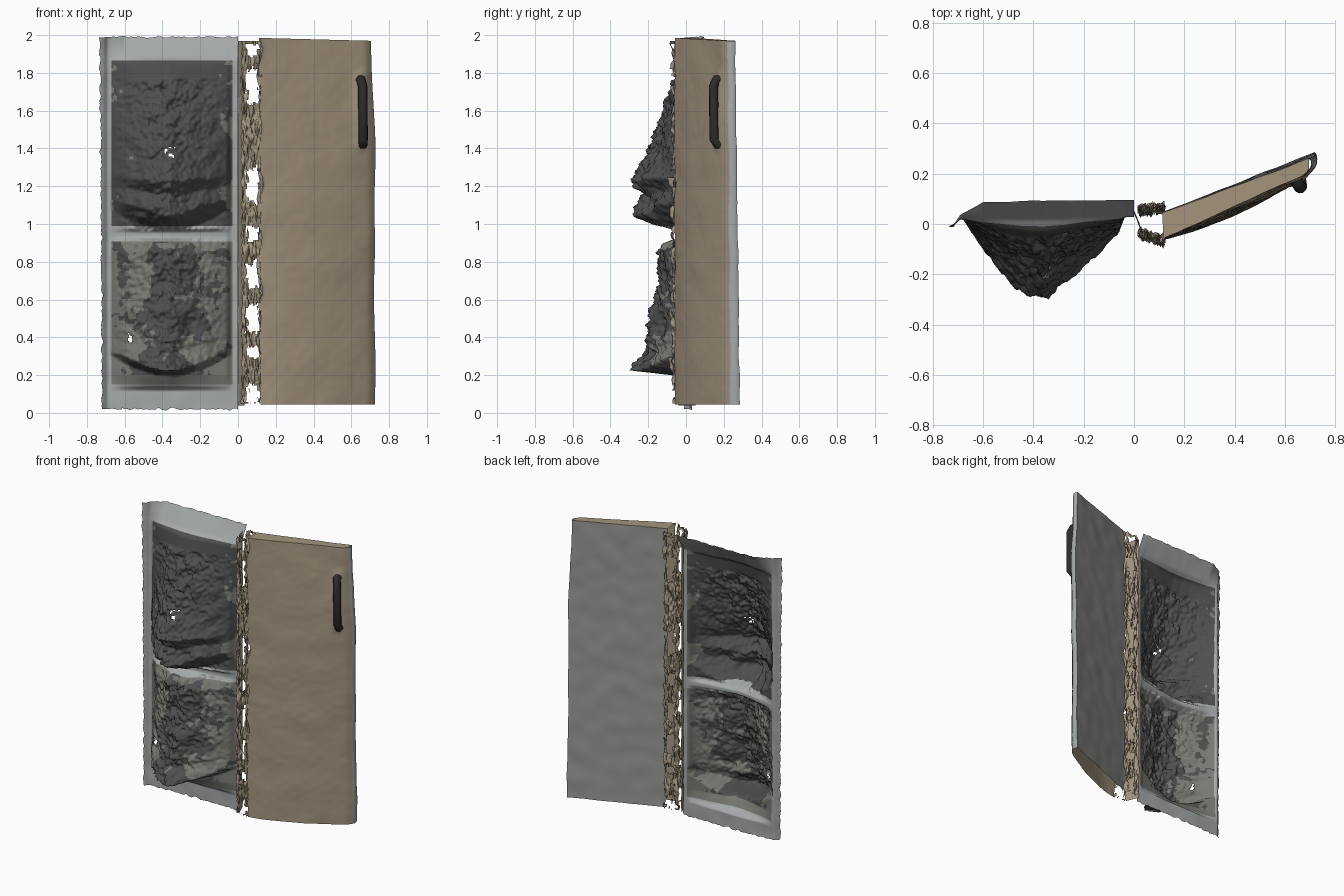
import bpy, bmesh, random
from mathutils import Vector, noise

if "Cube" in bpy.data.objects:
    bpy.data.objects.remove(bpy.data.objects["Cube"])

random.seed(4)


def material(name, rgb):
    m = bpy.data.materials.new(name)
    m.diffuse_color = (*rgb, 1)
    m.use_nodes = True
    m.node_tree.nodes["Principled BSDF"].inputs["Base Color"].default_value = m.diffuse_color
    return m


TRIM = material("pale_grey", (0.38, 0.40, 0.40))
DARK = material("dark_liner", (0.075, 0.08, 0.08))
MID = material("grey_liner", (0.19, 0.19, 0.17))
TAN = material("tan_enamel", (0.37, 0.30, 0.21))
GREY = material("door_grey", (0.31, 0.31, 0.30))
BLACK = material("black_handle", (0.025, 0.025, 0.025))


def lerp(table, t):
    """Piecewise linear lookup in a list of (position, value)."""
    for (a, p), (b, q) in zip(table, table[1:]):
        if t <= b:
            return p + (q - p) * max(0, (t - a) / (b - a))
    return table[-1][1]


def n(x, z, scale, seed=0.0):
    return noise.noise(Vector((x * scale, z * scale, seed)))


def sheet(name, fn, nu, nv, mats, pick=None, keep=None):
    """Smooth scanned surface from fn(u, v), with optional material pick and holes."""
    bm = bmesh.new()
    rows = [[bm.verts.new(fn(i / nu, j / nv)) for i in range(nu + 1)] for j in range(nv + 1)]
    for j in range(nv):
        for i in range(nu):
            if keep and not keep((i + .5) / nu, (j + .5) / nv):
                continue
            f = bm.faces.new((rows[j][i], rows[j][i + 1], rows[j + 1][i + 1], rows[j + 1][i]))
            f.smooth = True
            if pick:
                f.material_index = pick(f.calc_center_median())
    bmesh.ops.delete(bm, geom=[v for v in bm.verts if not v.link_faces], context='VERTS')
    me = bpy.data.meshes.new(name)
    bm.to_mesh(me)
    bm.free()
    for m in mats:
        me.materials.append(m)
    ob = bpy.data.objects.new(name, me)
    bpy.context.collection.objects.link(ob)
    return ob


# Cabinet interior: one sheet, two pockets pushed towards -y
ACROSS = [(-.73, 0), (-.68, 0), (-.655, .12), (-.6, .38), (-.5, .76), (-.42, .97), (-.36, 1),
          (-.25, .7), (-.15, .46), (-.06, .2), (-.035, 0), (0, 0)]
DEPTH = [(.02, 0), (.12, .0), (.14, .04), (.2, .08), (.225, .31), (.32, .23), (.6, .19), (.7, .16),
         (.85, .17), (.9, .12), (.93, .06), (.96, .06), (1.0, .2), (1.05, .29), (1.15, .24),
         (1.23, .31), (1.35, .23), (1.45, .19), (1.6, .14), (1.72, .09), (1.85, .06), (1.88, .02), (2, 0)]


def depth_at(x, z):
    """Pocket depth; the floors rise away from the middle so each pocket ends in a V."""
    floor = .2 if z < .93 else .97
    fade = max(0, 1 - abs(z - floor - .1) / .22)
    rise = .4 * max(0, abs(x + .36) - .05) * fade
    return lerp(DEPTH, max(z - rise, min(z, floor)))


def cabinet(u, v):
    x = -.72 + .72 * u
    z = .02 + 1.97 * v
    a, d = lerp(ACROSS, x), depth_at(x, z)
    lip = lerp([(-.72, -.01), (-.69, .02), (-.4, .03), (0, .03)], x)
    top = max(0, (z - 1.87) / .13)
    y = lip - d * a * 1.06 + .07 * top * min(1, (x + .72) / .12)
    if d > .08 and a > .15:
        y += a * (.035 * n(x, z, 14) + .025 * n(x, z, 40, 3) + .015 * n(x, z, 75, 9))
    y += .004 * n(x, z, 9, 7)
    edge = .008 * n(x, z, 30, 5) + .006 * n(x, z, 80, 5)
    if u == 0:
        x += edge - .012 * v
    if v in (0, 1):
        z += edge
    return x, y, z


def cabinet_colour(c):
    if c.x < -.67 or c.x > -.03 or c.z < .15 or c.z > 1.87 or .91 < c.z < .985:
        return 0
    shade = .6 * n(c.x, c.z, 7, 11) + .3 * n(c.x, c.z, 30, 12) - abs(c.x + .36) * 2
    return 1 if shade > (-.75 if c.z > .985 else -.3) and c.z > .2 else 2


def cabinet_keep(u, v):
    x, z = -.72 + .72 * u, .02 + 1.97 * v
    hole = (abs(x + .36) < .03 and abs(z - 1.38) < .03) or (abs(x + .57) < .012 and abs(z - .4) < .03)
    return not (hole and n(x, z, 45, 2) > .1)


sheet("cabinet_liner", cabinet, 100, 240, [TRIM, DARK, MID], cabinet_colour, cabinet_keep)


# Swung-open door: outer and inner skins, top and free edge
X0, X1, Z0, Z1 = .115, .72, .045, 1.985


def front_y(u, v):
    bulge = .035 * 4 * u * (1 - u) * (1 - v ** 3)
    return -.06 + .265 * u + .015 * u * (1 - v) - bulge


def back_y(u, v):
    return .045 + .215 * u + .025 * u * (1 - v)


def door_x(u, v):
    return X0 + (X1 - X0) * u - .02 * max(0, v - .75) * u * 4 + .008 * u * (n(v, 0, 5) - .5)


def door_z(u, v):
    return Z0 + (Z1 - Z0) * v - .015 * u * v


def door_front(u, v):
    x, z = door_x(u, v), door_z(u, v)
    y = front_y(u, v) + .006 * n(x, z, 6) + .002 * n(x, z, 30)
    # dent around the handle
    y -= .015 * max(0, 1 - abs(x - .65) / .05) * max(0, min(1, 5 - abs(z - 1.6) * 22))
    y += .015 * max(0, (u - .95) / .05) ** 2
    if u == 0:
        x += .03 * n(z, 1, 7)
    return x, y, z


def door_back(u, v):
    x, z = door_x(u, v), door_z(u, v)
    if u == 0:
        x += .03 * n(z, 2, 9)
    return x, back_y(u, v) + .005 * n(x, z, 9, 4), z


def bridge(u, v, s):
    return Vector(door_front(u, v)).lerp(Vector(door_back(u, v)), s)


sheet("door_outer_skin", door_front, 40, 110, [TAN])
sheet("door_inner_skin", door_back, 40, 110, [GREY])
sheet("door_top_edge", lambda u, s: bridge(u, 1, s), 40, 3, [TAN])
sheet("door_free_edge", lambda s, v: bridge(1, v, s) + Vector((.008 * 4 * s * (1 - s), 0, 0)),
      6, 110, [TRIM])


# Hinge side: tan cabinet edge plus torn webs reaching the door
sheet("cabinet_edge", lambda u, v: (.035 * u + .006 * n(v, u, 14), .05 - .09 * u, .04 + 1.93 * v),
      4, 90, [TAN])


def web(side):
    def fn(u, v):
        z = .05 + 1.92 * v
        y = (-.04 - .025 * u) if side < 0 else (.055 + .01 * u)
        wobble = .035 * n(u, z, 9, side) + .015 * n(u, z, 35, side)
        return .02 + .1 * u + .012 * n(z, u, 25), y + wobble, z
    return fn


def torn(u, v):
    z = .05 + 1.92 * v
    gaps = ((.5, .07), (.1, .05), (.32, .03), (.73, .07), (.95, .04), (1.2, .09), (1.73, .09), (1.92, .03))
    gap = any(abs(z - c) < h * (1 + .5 * n(u, z, 6)) for c, h in gaps)
    return not (gap and .25 < u + .25 * n(u, z, 14) < .9)


sheet("hinge_web_front", web(-1), 20, 220, [TAN], keep=torn)
sheet("hinge_web_rear", web(1), 20, 220, [TAN], keep=torn)


# Door handle: bent bar with both feet on the outer skin
curve = bpy.data.curves.new("door_handle", 'CURVE')
curve.dimensions = '3D'
curve.bevel_depth = .025
curve.bevel_resolution = 3
curve.use_fill_caps = True
path = [(.655, .2, 1.425), (.66, .165, 1.42), (.663, .148, 1.45), (.66, .146, 1.73),
        (.65, .16, 1.765), (.64, .2, 1.765)]
spline = curve.splines.new('POLY')
spline.points.add(len(path) - 1)
for p, co in zip(spline.points, path):
    p.co = (*co, 1)
curve.materials.append(BLACK)
bpy.context.collection.objects.link(bpy.data.objects.new("door_handle", curve))
